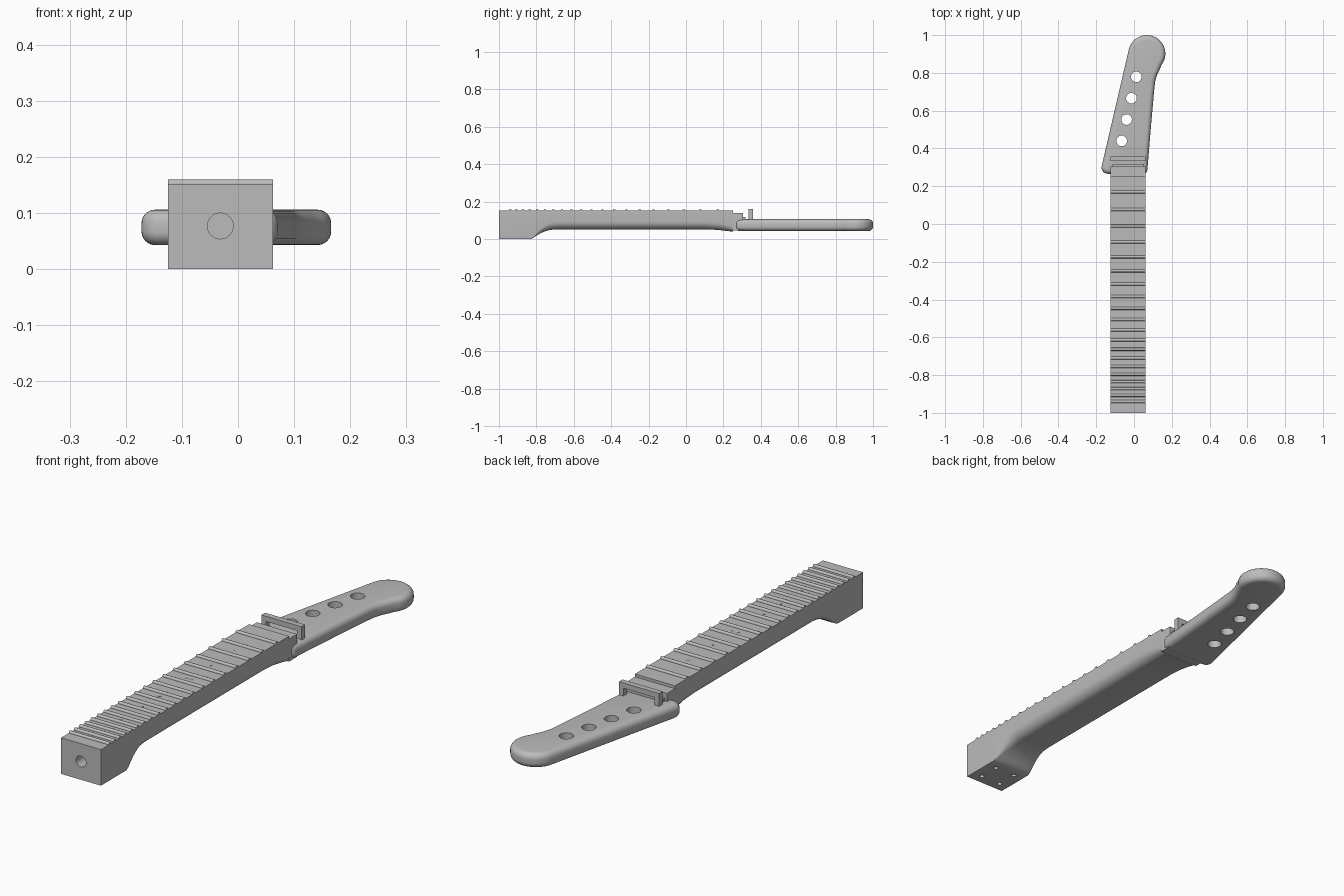
import bpy, bmesh, math
from mathutils import Vector

cube = bpy.data.objects.get("Cube")
if cube:
    bpy.data.objects.remove(cube, do_unlink=True)

grey = bpy.data.materials.new("plain grey")
grey.use_nodes = True
grey.diffuse_color = (0.5, 0.5, 0.5, 1)
grey.node_tree.nodes["Principled BSDF"].inputs["Base Color"].default_value = (0.5, 0.5, 0.5, 1)

LEFT, RIGHT, TOP = -0.125, 0.062, 0.152
MID, WIDTH = (LEFT + RIGHT) / 2, RIGHT - LEFT
NUT_Y, SCALE = 0.269, 1.765


def finish(name, bm, smooth=True):
    bmesh.ops.recalc_face_normals(bm, faces=bm.faces)
    mesh = bpy.data.meshes.new(name)
    bm.to_mesh(mesh)
    bm.free()
    obj = bpy.data.objects.new(name, mesh)
    bpy.context.collection.objects.link(obj)
    mesh.materials.append(grey)
    if smooth:
        select(obj)
        bpy.ops.object.shade_smooth_by_angle(angle=math.radians(35))
    return obj


def select(obj):
    bpy.ops.object.select_all(action='DESELECT')
    obj.select_set(True)
    bpy.context.view_layer.objects.active = obj


def loft(name, rings):
    bm = bmesh.new()
    loops = [[bm.verts.new(p) for p in ring] for ring in rings]
    count = len(loops[0])
    for a, b in zip(loops, loops[1:]):
        for i in range(count):
            j = (i + 1) % count
            bm.faces.new((a[i], a[j], b[j], b[i]))
    bm.faces.new(loops[0])
    bm.faces.new(loops[-1])
    return finish(name, bm)


def box(bm, x, y, z):
    verts = bmesh.ops.create_cube(bm, size=1)["verts"]
    for v in verts:
        v.co = [a + (b - a) * (c + 0.5) for (a, b), c in zip((x, y, z), v.co)]


def rod(bm, centre, radius, length, axis='Z', sides=24):
    verts = bmesh.ops.create_cone(bm, cap_ends=True, segments=sides, radius1=radius,
                                  radius2=radius, depth=length)["verts"]
    for v in verts:
        x, y, z = v.co
        v.co = Vector({'Z': (x, y, z), 'Y': (x, z, -y), 'X': (z, x, y)}[axis]) + Vector(centre)


def cut(obj, bm):
    cutter = finish("cutter", bm, False)
    cutter.hide_render = True
    mod = obj.modifiers.new("holes", 'BOOLEAN')
    mod.operation, mod.solver, mod.object = 'DIFFERENCE', 'EXACT', cutter
    select(obj)
    bpy.ops.object.modifier_apply(modifier=mod.name)
    bpy.data.objects.remove(cutter, do_unlink=True)


def fret_y(n):
    return NUT_Y - SCALE * (1 - 2 ** (-n / 12))


# Neck: U-shaped sections of (y, underside height, edge radius), square at the heel
def section(y, low, r):
    ring = [(LEFT, y, TOP)]
    for cx, start in ((LEFT + r, 180), (RIGHT - r, 270)):
        for k in range(7):
            a = math.radians(start + 15 * k)
            ring.append((cx + r * math.cos(a), y, low + r + r * math.sin(a)))
    return ring + [(RIGHT, y, TOP)]


stations = [(-1, 0, .001), (-.83, 0, .001), (-.815, .007, .006), (-.8, .018, .014),
            (-.78, .03, .023), (-.755, .041, .033), (-.725, .049, .04), (-.69, .052, .042),
            (.1, .052, .042), (.17, .049, .04), (.22, .043, .035), (.252, .04, .025)]
neck = loft("neck", [section(*s) for s in stations])

# Truss rod hole in the end and four screw holes under the heel
bm = bmesh.new()
rod(bm, (MID, -1, 0.077), 0.023, 0.4, 'Y', 32)
cut(neck, bm)
bm = bmesh.new()
for sx in (-1, 1):
    for sy in (-1, 1):
        rod(bm, (MID + 0.048 * sx, -0.915 + 0.045 * sy, 0), 0.01, 0.09)
cut(neck, bm)

# Frets: half-sunk rods spaced by the equal-tempered rule
bm = bmesh.new()
for n in range(1, 21):
    rod(bm, (MID, fret_y(n), TOP), 0.008, WIDTH, 'X', 12)
finish("frets", bm)

# Position dots
bm = bmesh.new()
for n in (3, 5, 7, 10, 12, 15):
    y = (fret_y(n) + fret_y(n - 1)) / 2
    for dx in ((-0.012, 0.012) if n == 7 else (0,)):
        rod(bm, (MID + dx, y, TOP), 0.006, 0.002, sides=16)
finish("position_dots", bm)

# Nut with a lower ledge behind it
bm = bmesh.new()
box(bm, (LEFT, RIGHT), (0.25, 0.305), (0.045, 0.14))
box(bm, (LEFT + 0.01, RIGHT - 0.01), (0.305, 0.318), (0.09, 0.118))
finish("nut", bm, False)

# String bar: a crosspiece on two legs
bm = bmesh.new()
box(bm, (LEFT, RIGHT), (0.334, 0.358), (0.138, 0.16))
for x in (LEFT, RIGHT - 0.022):
    box(bm, (x, x + 0.022), (0.334, 0.358), (0.09, 0.139))
finish("string_bar", bm, False)


# Headstock: outline with a round tip, rounded over top and bottom
def arc(cx, cy, r, start, end, steps):
    return [Vector((cx + r * math.cos(a), cy + r * math.sin(a))) for a in
            (math.radians(start + (end - start) * k / steps) for k in range(steps + 1))]


outline = arc(0.044, 0.289, 0.027, -90, -5, 6)
outline += [Vector(p) for p in ((.09, .52), (.108, .72), (.112, .755), (.122, .79), (.138, .822))]
outline += arc(0.068, 0.902, 0.098, -38, 168, 26)
outline += arc(-0.139, 0.299, 0.033, 168, 270, 8)


def inset(points, d):
    result = []
    for i, p in enumerate(points):
        before = (p - points[i - 1]).normalized()
        after = (points[(i + 1) % len(points)] - p).normalized()
        t = (before + after).normalized()
        result.append(p + Vector((-t.y, t.x)) * d)
    return result


ROUND, LOW, HIGH = 0.024, 0.043, 0.106
rings = []
for centre, start in ((LOW + ROUND, -90), (HIGH - ROUND, 0)):
    for k in range(7):
        a = math.radians(start + 15 * k)
        z = centre + ROUND * math.sin(a)
        rings.append([(p.x, p.y, z) for p in inset(outline, ROUND * (1 - math.cos(a)))])
headstock = loft("headstock", rings)

# Tuner holes in a slanted row
bm = bmesh.new()
for k in range(4):
    rod(bm, (-0.065 + 0.0257 * k, 0.44 + 0.113 * k, 0.075), 0.028, 0.2, sides=32)
cut(headstock, bm)
